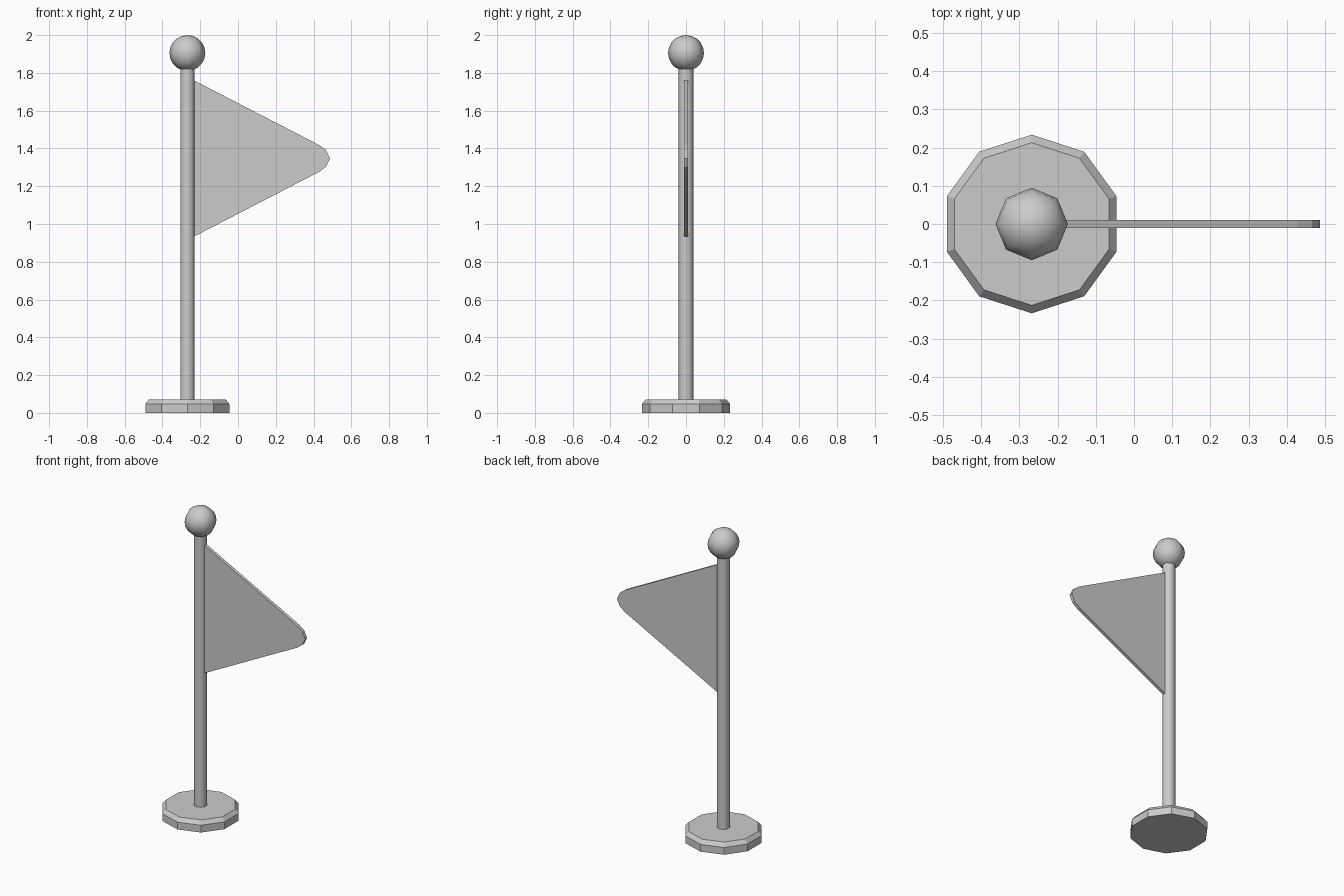
import bpy, bmesh, math

if "Cube" in bpy.data.objects:
    bpy.data.objects.remove(bpy.data.objects["Cube"])

CX = -0.268  # pole axis


def make(name, bm, smooth=None):
    bmesh.ops.recalc_face_normals(bm, faces=bm.faces)
    me = bpy.data.meshes.new(name)
    bm.to_mesh(me)
    bm.free()
    ob = bpy.data.objects.new(name, me)
    bpy.context.collection.objects.link(ob)
    if smooth:
        bpy.ops.object.select_all(action='DESELECT')
        ob.select_set(True)
        bpy.context.view_layer.objects.active = ob
        bpy.ops.object.shade_smooth_by_angle(angle=math.radians(smooth))
    return ob


def stack(name, rings, sides=10, smooth=None):
    """Capped prism through (radius, z) rings, with a corner facing +y."""
    bm = bmesh.new()
    loops = []
    for r, z in rings:
        angles = [math.pi / 2 + math.tau * i / sides for i in range(sides)]
        loops.append([bm.verts.new((CX + r * math.cos(a), r * math.sin(a), z)) for a in angles])
    for lo, hi in zip(loops, loops[1:]):
        for i in range(sides):
            j = (i + 1) % sides
            bm.faces.new((lo[i], lo[j], hi[j], hi[i]))
    bm.faces.new(loops[0][::-1])
    bm.faces.new(loops[-1])
    return make(name, bm, smooth)


# Chamfered base and pole
stack("base", [(0.234, 0), (0.234, 0.047), (0.213, 0.072)])
stack("pole", [(0.039, 0.06), (0.039, 1.83)], smooth=40)

# Ball on top
bm = bmesh.new()
bmesh.ops.create_uvsphere(bm, u_segments=8, v_segments=10, radius=0.095)
bmesh.ops.translate(bm, verts=bm.verts, vec=(CX, 0, 1.905))
make("finial_ball", bm, 50)

# Pennant with blunted tip, extruded through its thickness
outline = [(-0.24, 0.93), (0.43, 1.276), (0.466, 1.303), (0.487, 1.347),
           (0.466, 1.391), (0.43, 1.418), (-0.24, 1.764)]
bm = bmesh.new()
face = bm.faces.new([bm.verts.new((x, -0.01, z)) for x, z in outline])
ext = bmesh.ops.extrude_face_region(bm, geom=[face], use_keep_orig=True)
bmesh.ops.translate(bm, vec=(0, 0.02, 0),
                    verts=[v for v in ext["geom"] if isinstance(v, bmesh.types.BMVert)])
make("flag", bm)
